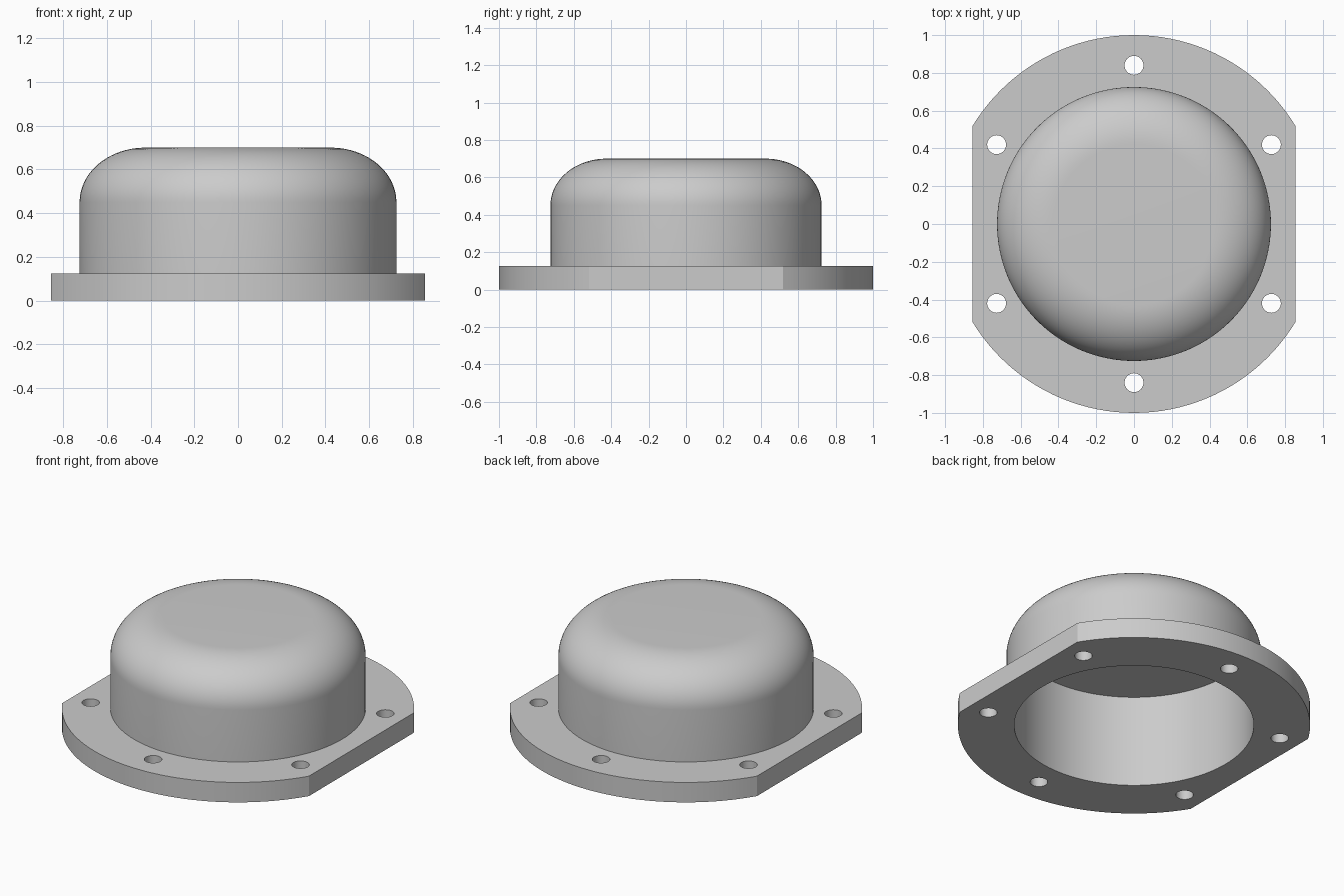
import bpy, bmesh
from math import sin, cos, pi, tau, radians

SEG = 128
FLANGE_H = 0.125
BORE_R = 0.68      # inner cavity
BORE_TOP = 0.577
DOME_R = 0.725
DOME_TOP = 0.70
FLAT_X = 0.855     # trimmed sides of the flange

if "Cube" in bpy.data.objects:
    bpy.data.objects.remove(bpy.data.objects["Cube"])

grey = bpy.data.materials.new("plain grey")
colour = (0.6, 0.6, 0.6, 1)
grey.diffuse_color = colour
grey.use_nodes = True
grey.node_tree.nodes["Principled BSDF"].inputs["Base Color"].default_value = colour


def add_mesh(name, bm):
    bmesh.ops.remove_doubles(bm, verts=bm.verts, dist=1e-5)
    bmesh.ops.recalc_face_normals(bm, faces=bm.faces)
    mesh = bpy.data.meshes.new(name)
    bm.to_mesh(mesh)
    bm.free()
    mesh.materials.append(grey)
    obj = bpy.data.objects.new(name, mesh)
    bpy.context.collection.objects.link(obj)
    bpy.ops.object.select_all(action='DESELECT')
    obj.select_set(True)
    bpy.context.view_layer.objects.active = obj
    bpy.ops.object.shade_smooth_by_angle(angle=radians(30))


def circle(r, n, cx=0, cy=0):
    return [(cx + r * cos(tau * i / n), cy + r * sin(tau * i / n)) for i in range(n)]


# Flange: trimmed disc with a central bore and six bolt holes
corner = (1 - FLAT_X ** 2) ** 0.5
arcs = [p for p in circle(1, SEG) if abs(p[0]) < FLAT_X - 0.002]
upper = [p for p in arcs if p[1] > 0]
lower = [p for p in arcs if p[1] < 0]
right = [(FLAT_X, -corner), (FLAT_X, corner)]
left = [(-FLAT_X, corner), (-FLAT_X, -corner)]
loops = [right + upper + left + lower, circle(BORE_R, SEG)]
for i in range(6):
    a = pi / 2 + i * tau / 6
    loops.append(circle(0.05, 32, 0.84 * cos(a), 0.84 * sin(a)))

curve = bpy.data.curves.new("flange_outline", 'CURVE')
curve.dimensions = '2D'
curve.fill_mode = 'BOTH'
curve.extrude = FLANGE_H / 2
for loop in loops:
    spline = curve.splines.new('POLY')
    spline.points.add(len(loop) - 1)
    for point, (x, y) in zip(spline.points, loop):
        point.co = (x, y, 0, 1)
    spline.use_cyclic_u = True
helper = bpy.data.objects.new("flange_outline", curve)
bpy.context.collection.objects.link(helper)
evaluated = helper.evaluated_get(bpy.context.evaluated_depsgraph_get())
bm = bmesh.new()
bm.from_mesh(evaluated.to_mesh())
bmesh.ops.translate(bm, verts=bm.verts, vec=(0, 0, FLANGE_H / 2))
bpy.data.objects.remove(helper)
add_mesh("flange", bm)

# Housing: hollow round cap with a rounded shoulder and a flat-ended bore
shoulder_w, shoulder_h, steps = 0.30, 0.25, 20
profile = [(0, BORE_TOP), (BORE_R, BORE_TOP), (BORE_R, FLANGE_H), (DOME_R, FLANGE_H)]
for i in range(steps + 1):
    a = pi / 2 * i / steps
    profile.append((DOME_R - shoulder_w * (1 - cos(a)), DOME_TOP - shoulder_h * (1 - sin(a))))
profile.append((0, DOME_TOP))

bm = bmesh.new()
rings = [[bm.verts.new((x, y, z)) for x, y in circle(r, SEG)] if r else [bm.verts.new((0, 0, z))]
         for r, z in profile]
for low, high in zip(rings, rings[1:]):
    for i in range(SEG):
        j = (i + 1) % SEG
        if len(low) == 1:
            bm.faces.new((low[0], high[j], high[i]))
        elif len(high) == 1:
            bm.faces.new((low[i], low[j], high[0]))
        else:
            bm.faces.new((low[i], low[j], high[j], high[i]))
add_mesh("housing", bm)
